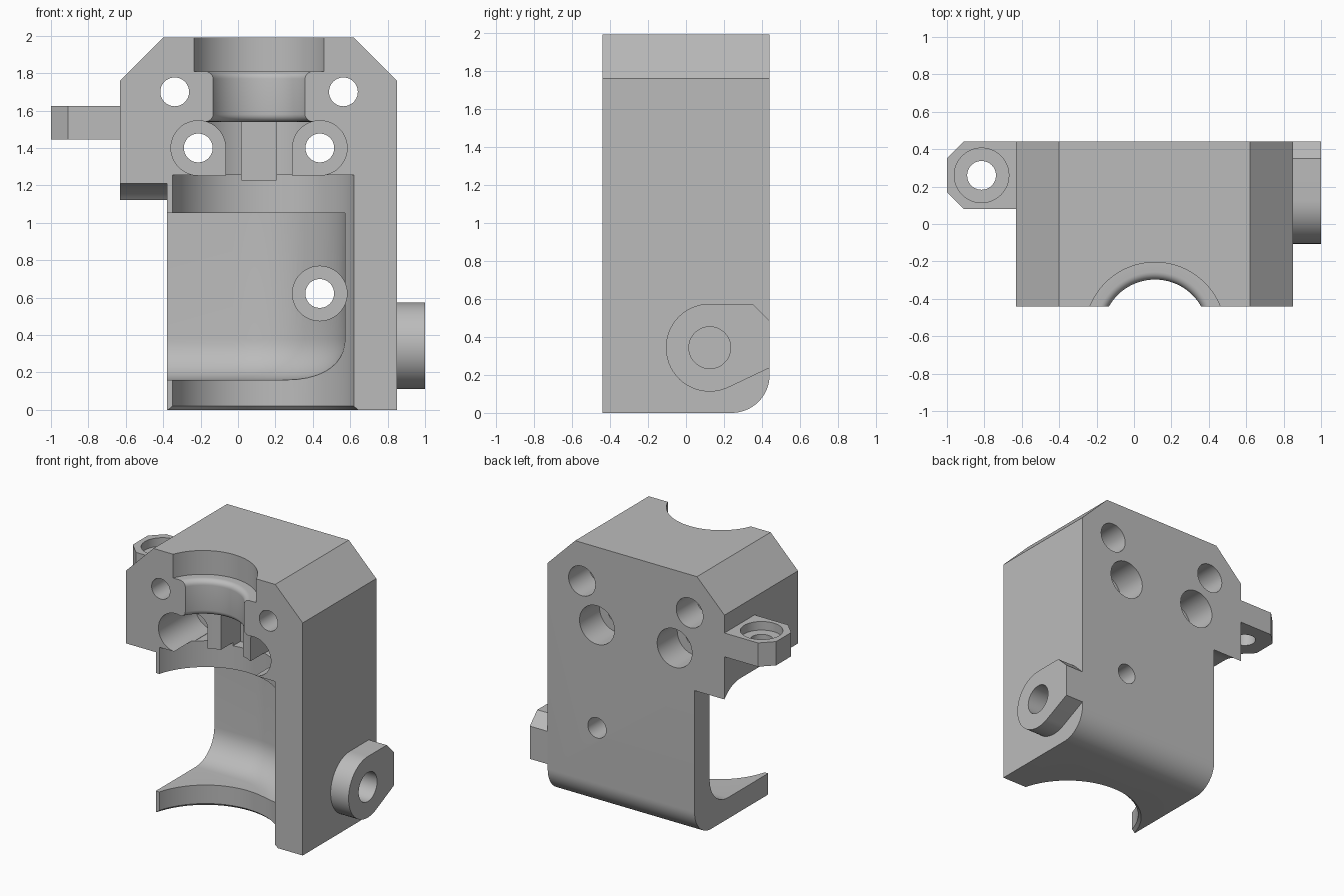
import bpy, bmesh, math
from mathutils import Vector

if "Cube" in bpy.data.objects:
    bpy.data.objects.remove(bpy.data.objects["Cube"])

grey = bpy.data.materials.new("plain_grey")
grey.use_nodes = True
COLOR = (0.5, 0.5, 0.5, 1)
grey.diffuse_color = COLOR
grey.node_tree.nodes["Principled BSDF"].inputs["Base Color"].default_value = COLOR

AXIS_X = 0.1125   # symmetry line of the upper bore
AXIS_Y = -0.58    # bore axis lies in front of the body
BACK = 0.44


def finish(name, bm):
    bmesh.ops.recalc_face_normals(bm, faces=bm.faces)
    mesh = bpy.data.meshes.new(name)
    bm.to_mesh(mesh)
    bm.free()
    mesh.materials.append(grey)
    ob = bpy.data.objects.new(name, mesh)
    bpy.context.collection.objects.link(ob)
    return ob


def prism(name, pts, axis, lo, hi, floor_round=0):
    """Extrude a 2D outline along an axis; optionally round the low rim."""
    place = {"x": lambda a, b, t: (t, a, b),
             "y": lambda a, b, t: (a, t, b),
             "z": lambda a, b, t: (a, b, t)}[axis]
    bm = bmesh.new()
    base = bm.faces.new([bm.verts.new(place(a, b, lo)) for a, b in pts])
    rim = list(base.edges)
    ext = bmesh.ops.extrude_face_region(bm, geom=[base], use_keep_orig=True)
    moved = [v for v in ext["geom"] if isinstance(v, bmesh.types.BMVert)]
    bmesh.ops.translate(bm, verts=moved, vec=Vector(place(0, 0, hi - lo)))
    bmesh.ops.recalc_face_normals(bm, faces=bm.faces)
    if floor_round:
        bmesh.ops.bevel(bm, geom=rim, offset=floor_round, segments=10,
                        profile=0.5, affect="EDGES")
    return finish(name, bm)


def arc(ca, cb, r, start, end, n=16):
    angles = [math.radians(start + (end - start) * i / n) for i in range(n + 1)]
    return [(ca + r * math.cos(t), cb + r * math.sin(t)) for t in angles]


def rod(name, a, b, r, axis, lo, hi):
    return prism(name, arc(a, b, r, 0, 360, 48)[:-1], axis, lo, hi)


def box(name, x0, x1, y0, y1, z0, z1):
    return prism(name, [(x0, y0), (x1, y0), (x1, y1), (x0, y1)], "z", z0, z1)


def revolve(name, cx, profile):
    """Solid of revolution about a vertical axis from (radius, z) points."""
    n = 128
    bm = bmesh.new()
    rings = [[bm.verts.new((cx + r * math.cos(math.tau * i / n),
                            AXIS_Y + r * math.sin(math.tau * i / n), z))
              for i in range(n)] for r, z in profile]
    for low, high in zip(rings, rings[1:]):
        for i in range(n):
            j = (i + 1) % n
            bm.faces.new((low[i], low[j], high[j], high[i]))
    bm.faces.new(rings[0])
    bm.faces.new(rings[-1])
    return finish(name, bm)


def carve(target, cutters):
    bpy.context.view_layer.objects.active = target
    for c in cutters:
        mod = target.modifiers.new("cut", "BOOLEAN")
        mod.operation, mod.solver, mod.object = "DIFFERENCE", "EXACT", c
        bpy.ops.object.modifier_apply(modifier=mod.name)
        bpy.data.objects.remove(c)


# Main block with chamfered top corners
body = prism("main_block", [(-0.63, 0), (0.85, 0), (0.85, 1.76), (0.62, 1.99),
                            (-0.40, 1.99), (-0.63, 1.76)], "y", -BACK, BACK)
cuts = []

# Open left side below the overhang, with a concave round near the back
cuts.append(prism("side_notch", [(-0.6, -0.1), (0.6, -0.1), (0.6, 1.12)]
                  + arc(0.25, 0.96, 0.25, 40, 90) + [(-0.6, 1.21)],
                  "x", -0.8, -0.38))
# Rounded lower back edge
cuts.append(prism("back_round", arc(0.24, 0.2, 0.2, -90, 0)
                  + [(0.6, 0.2), (0.6, -0.1), (0.24, -0.1)], "x", -0.9, 1.1))

# Lower bore with entry chamfer
cuts.append(revolve("lower_bore", 0.134, [(0.55, -0.02), (0.527, 0), (0.505, 0.02),
                                          (0.505, 1.255)]))
# Upper bore: chamber, rounded neck, seat
neck, rad = 0.283, 0.04
profile = [(0.36, 1.2), (0.36, 1.54)]
profile += arc(neck + rad, 1.54 + rad, rad, 270, 180, 6)
profile += arc(neck + rad, 1.81 - rad, rad, 180, 90, 6)
profile += [(0.375, 1.81), (0.375, 2.1)]
cuts.append(revolve("upper_bore", AXIS_X, profile))

# Side pocket with a large rounded corner and a filleted floor
cuts.append(prism("side_pocket", [(-1.2, -1.2), (0.573, -1.2)]
                  + arc(-0.027, -0.34, 0.6, 0, 90, 24) + [(-1.2, 0.26)],
                  "z", 0.16, 1.053, floor_round=0.22))

# Central channel between two posts
cuts.append(box("channel", AXIS_X - 0.093, AXIS_X + 0.093, -0.6, 0.0, 1.23, 1.54))

# Mirrored screw holes
for s in (-1, 1):
    x = AXIS_X + s * 0.325
    cuts.append(rod("screw_hole", x, 1.4, 0.077, "y", -0.6, 0.6))
    cuts.append(rod("front_counterbore", x, 1.4, 0.146, "y", -0.6, 0.0))
    cuts.append(rod("back_counterbore", x, 1.4, 0.146, "y", 0.2, 0.6))
    inner = x - s * 0.1455
    cuts.append(box("counterbore_slot", min(x, inner), max(x, inner),
                    -0.6, -0.001, 1.252, 1.4))
    x = AXIS_X + s * 0.451
    cuts.append(rod("top_hole", x, 1.7, 0.077, "y", -0.6, 0.6))
    cuts.append(rod("top_counterbore", x, 1.7, 0.112, "y", 0.2, 0.6))

# Lower screw hole inside the pocket
cuts.append(rod("low_hole", 0.437, 0.622, 0.077, "y", -0.6, 0.6))
cuts.append(rod("low_counterbore", 0.437, 0.622, 0.146, "y", -0.7, 0.215))

# Blind pivot hole behind the right-hand boss
cuts.append(rod("pivot_hole", 0.125, 0.343, 0.11, "x", 0.7, 1.2))
carve(body, cuts)

# Pivot boss on the +x side
boss = prism("pivot_boss", arc(0.125, 0.343, 0.231, 90, 297, 32)
             + [(BACK, 0.237), (BACK, 0.485), (0.35, 0.574)], "x", 0.85, 1.0)
carve(boss, [rod("boss_hole", 0.125, 0.343, 0.11, "x", 0.7, 1.2)])

# Mounting ear on the -x side
ear = prism("mounting_ear", [(-0.63, 0.08), (-0.91, 0.08), (-1, 0.17), (-1, 0.35),
                             (-0.91, BACK), (-0.63, BACK)], "z", 1.445, 1.625)
carve(ear, [rod("ear_hole", -0.815, 0.26, 0.077, "z", 1.3, 1.8),
            rod("ear_recess", -0.815, 0.26, 0.146, "z", 1.56, 1.8)])

# Smooth curved walls, keep machined edges crisp
bpy.ops.object.select_all(action="DESELECT")
for ob in (body, boss, ear):
    ob.select_set(True)
bpy.context.view_layer.objects.active = body
bpy.ops.object.shade_smooth_by_angle(angle=math.radians(25))
